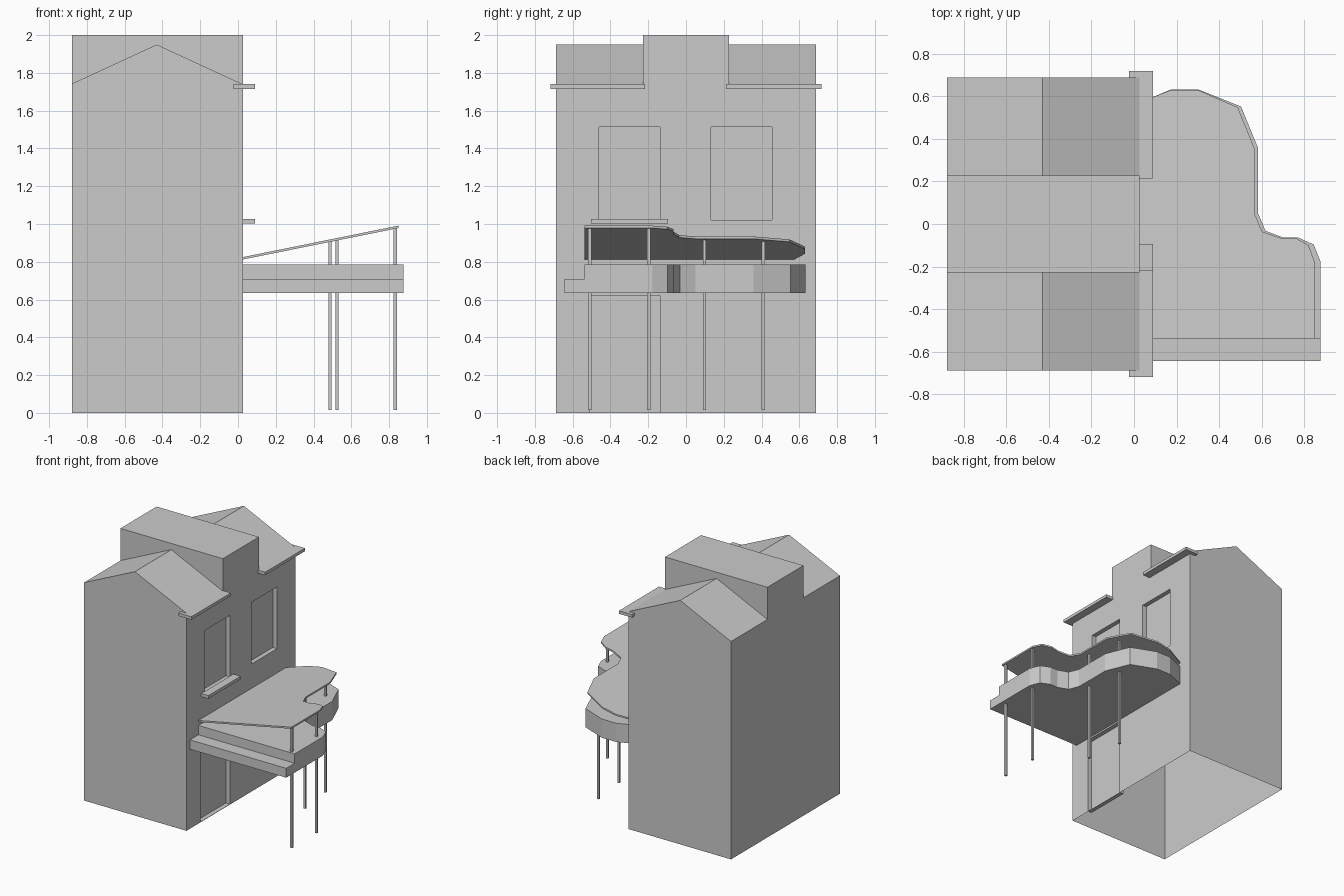
import bpy, bmesh

if "Cube" in bpy.data.objects:
    bpy.data.objects.remove(bpy.data.objects["Cube"])

WALL = 0.026  # x of the wall that carries the balcony


def make_obj(name, bm):
    bmesh.ops.recalc_face_normals(bm, faces=bm.faces[:])
    me = bpy.data.meshes.new(name)
    bm.to_mesh(me)
    bm.free()
    ob = bpy.data.objects.new(name, me)
    bpy.context.collection.objects.link(ob)
    return ob


def prism(name, base, offset):
    """Extrude a closed polygon of 3D points by an offset vector."""
    bm = bmesh.new()
    face = bm.faces.new([bm.verts.new(p) for p in base])
    ext = bmesh.ops.extrude_face_region(bm, geom=[face])
    verts = [v for v in ext["geom"] if isinstance(v, bmesh.types.BMVert)]
    bmesh.ops.translate(bm, verts=verts, vec=offset)
    return make_obj(name, bm)


def box(name, x0, x1, y0, y1, z0, z1):
    base = [(x0, y0, z0), (x1, y0, z0), (x1, y1, z0), (x0, y1, z0)]
    return prism(name, base, (0, 0, z1 - z0))


def cut(ob, cutter):
    """Subtract a cutter, apply the result and remove the cutter."""
    mod = ob.modifiers.new("cut", "BOOLEAN")
    mod.operation = "DIFFERENCE"
    mod.solver = "EXACT"
    mod.object = cutter
    bpy.context.view_layer.objects.active = ob
    bpy.ops.object.modifier_apply(modifier=mod.name)
    bpy.data.objects.remove(cutter)


# House block: gabled roofs cut either side of the raised middle
house = box("house", -0.88, WALL, -0.688, 0.688, 0, 2.0)
slope = 0.21 / 0.455
roof_cut = [(-1.03, 1.95 - slope * 0.6), (-0.43, 1.95),
            (0.17, 1.95 - slope * 0.6), (0.17, 2.2), (-1.03, 2.2)]
for s in (-1, 1):
    cut(house, prism("roof_cutter", [(x, s * 0.228, z) for x, z in roof_cut], (0, s * 0.7, 0)))

# Two window recesses and the door recess
for y0, y1, z0, z1 in ((-0.46, -0.137, 1.02, 1.513),
                       (0.132, 0.455, 1.02, 1.513),
                       (-0.51, -0.138, 0.003, 0.622)):
    cut(house, box("recess_cutter", WALL - 0.036, 0.2, y0, y1, z0, z1))

# The house is open underneath
bm = bmesh.new()
bm.from_mesh(house.data)
under = [f for f in bm.faces if all(v.co.z < 0.001 for v in f.verts)]
bmesh.ops.delete(bm, geom=under, context="FACES")
bm.to_mesh(house.data)
bm.free()

# Gutters and window sill
box("gutter_front", -0.024, 0.09, -0.718, -0.218, 1.716, 1.74)
box("gutter_back", -0.024, 0.09, 0.213, 0.718, 1.716, 1.74)
box("window_sill", WALL, 0.09, -0.503, -0.095, 1.002, 1.027)

# Balcony slab with a lower step along the front
slab_outline = [(WALL, -0.643), (0.877, -0.643), (0.877, -0.178), (0.845, -0.097),
                (0.77, -0.063), (0.70, -0.063), (0.618, -0.032), (0.583, 0.05),
                (0.583, 0.357), (0.503, 0.552), (0.303, 0.632), (0.175, 0.632),
                (WALL, 0.572)]
slab = prism("balcony_slab", [(x, y, 0.635) for x, y in slab_outline], (0, 0, 0.15))
cut(slab, box("step_cutter", -0.1, 1.0, -0.8, -0.537, 0.71, 0.9))


# Sloping canopy above the slab
def canopy_z(x):
    return 0.812 + 0.202 * (x - WALL)


canopy_outline = [(WALL, -0.537), (0.849, -0.537), (0.849, -0.178), (0.82, -0.1),
                  (0.76, -0.066), (0.69, -0.066), (0.602, -0.036), (0.566, 0.05),
                  (0.566, 0.355), (0.488, 0.548), (0.30, 0.63), (0.175, 0.63),
                  (WALL, 0.572)]
prism("canopy", [(x, y, canopy_z(x)) for x, y in canopy_outline], (0, 0, 0.013))

# Posts from the ground through the slab to the canopy
R = 0.009
for i, (x, y) in enumerate(((0.833, -0.51), (0.833, -0.198), (0.524, 0.098), (0.487, 0.41))):
    box(f"post_{i + 1}", x - R, x + R, y - R, y + R, 0.014, canopy_z(x) + 0.004)
